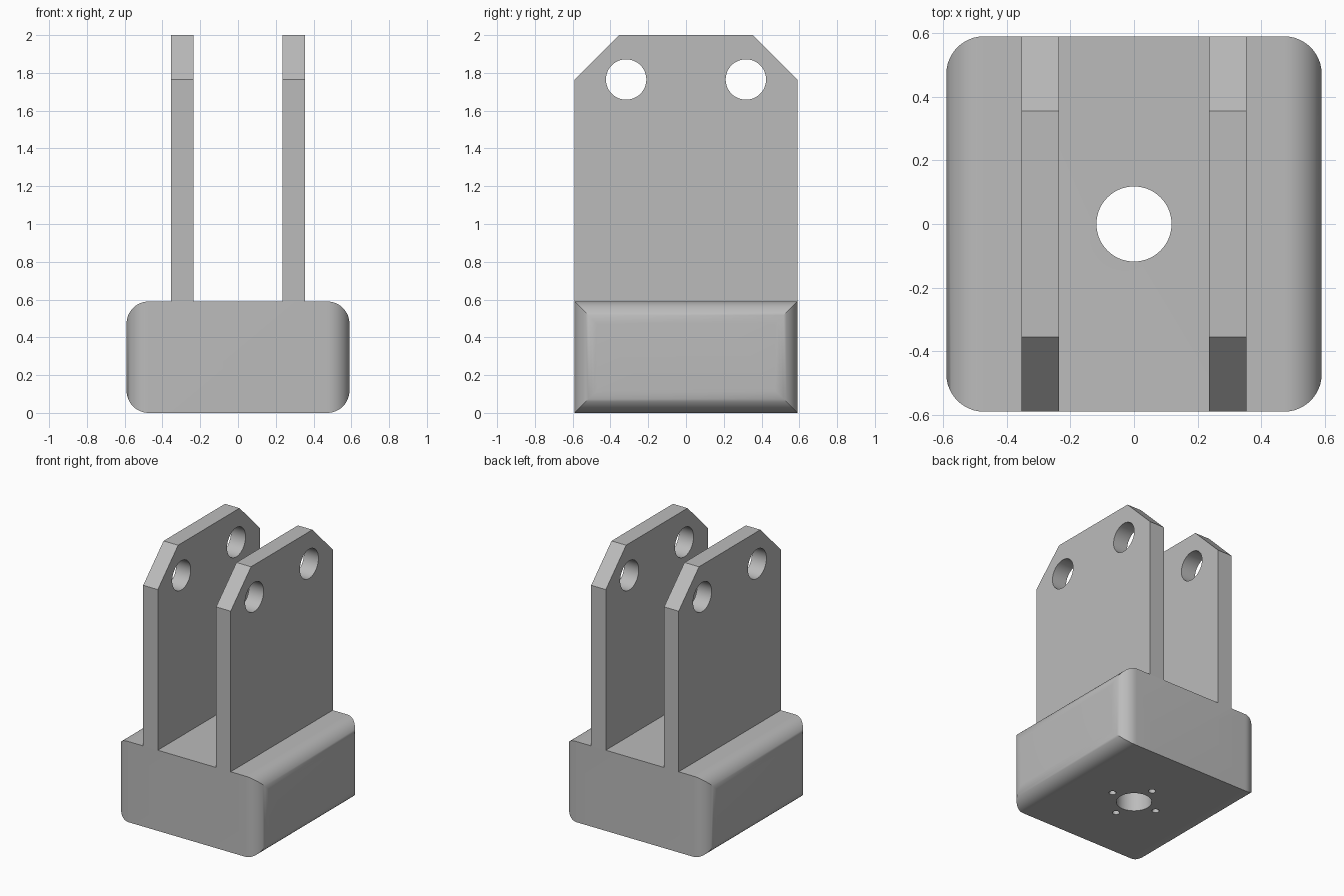
import bpy, bmesh
from math import sin, cos, pi, radians
from mathutils import Vector

if "Cube" in bpy.data.objects:
    bpy.data.objects.remove(bpy.data.objects["Cube"])

HALF = 0.59        # half width of the base
BASE_H = 0.59
FILLET = 0.118
TOP = 2.0
CHAMFER = 0.235

grey = bpy.data.materials.new("plain grey")
grey.use_nodes = True
grey.diffuse_color = (0.5, 0.5, 0.5, 1)
grey.node_tree.nodes["Principled BSDF"].inputs["Base Color"].default_value = (0.5, 0.5, 0.5, 1)


def prism(name, profile, axis, lo, hi):
    """Extrude a 2D profile along an axis (X: y,z  Y: x,z  Z: x,y)."""
    place = {"X": lambda a, b, t: (t, a, b),
             "Y": lambda a, b, t: (a, t, b),
             "Z": lambda a, b, t: (a, b, t)}[axis]
    bm = bmesh.new()
    face = bm.faces.new([bm.verts.new(place(a, b, lo)) for a, b in profile])
    new = bmesh.ops.extrude_face_region(bm, geom=[face])["geom"]
    shift = Vector(place(0, 0, hi - lo))
    bmesh.ops.translate(bm, vec=shift, verts=[v for v in new if isinstance(v, bmesh.types.BMVert)])
    bmesh.ops.recalc_face_normals(bm, faces=bm.faces)
    mesh = bpy.data.meshes.new(name)
    bm.to_mesh(mesh)
    bm.free()
    mesh.materials.append(grey)
    obj = bpy.data.objects.new(name, mesh)
    bpy.context.collection.objects.link(obj)
    return obj


def arc(cx, cy, r, start, sweep, steps):
    return [(cx + r * cos(start + sweep * i / steps),
             cy + r * sin(start + sweep * i / steps)) for i in range(steps + 1)]


def circle(cx, cy, r, steps=48):
    return arc(cx, cy, r, 0, 2 * pi, steps)[:-1]


def rounded_rect(w, h, cy, r):
    pts = []
    for i, (sx, sy) in enumerate([(1, 1), (-1, 1), (-1, -1), (1, -1)]):
        pts += arc(sx * (w - r), cy + sy * (h - r), r, i * pi / 2, pi / 2, 12)
    return pts


def boolean(obj, tool, operation):
    """Apply a boolean and discard the helper."""
    tool.hide_render = True
    mod = obj.modifiers.new("cut", 'BOOLEAN')
    mod.operation, mod.object, mod.solver = operation, tool, 'EXACT'
    bpy.context.view_layer.objects.active = obj
    bpy.ops.object.modifier_apply(modifier=mod.name)
    bpy.data.objects.remove(tool)


def smooth(obj):
    bpy.ops.object.select_all(action='DESELECT')
    obj.select_set(True)
    bpy.context.view_layer.objects.active = obj
    bpy.ops.object.shade_smooth_by_angle(angle=radians(30))


# Base block: rounded in front and top outline, so the side fillets meet in mitres
base = prism("base_block", rounded_rect(HALF, BASE_H / 2, BASE_H / 2, FILLET), "Y", -HALF, HALF)
boolean(base, prism("outline", rounded_rect(HALF, HALF, 0, FILLET), "Z", -0.1, BASE_H + 0.1), 'INTERSECT')

# Centre bore, and four blind screw holes underneath
boolean(base, prism("bore", circle(0, 0, 0.118, 64), "Z", -0.1, BASE_H + 0.1), 'DIFFERENCE')
for x, y in [(1, 0), (-1, 0), (0, 1), (0, -1)]:
    hole = prism("screw_hole", circle(x * 0.187, y * 0.187, 0.024, 24), "Z", -0.1, 0.24)
    boolean(base, hole, 'DIFFERENCE')
smooth(base)

# Upright plates with chamfered top corners and two pin holes each
inner = HALF - CHAMFER
shoulder = TOP - CHAMFER
outline = [(-HALF, BASE_H), (HALF, BASE_H), (HALF, shoulder),
           (inner, TOP), (-inner, TOP), (-HALF, shoulder)]
for name, x in [("left_plate", 0.295), ("right_plate", -0.295)]:
    plate = prism(name, outline, "X", x - 0.059, x + 0.059)
    for y in (-0.317, 0.317):
        boolean(plate, prism("pin_hole", circle(y, shoulder, 0.107), "X", x - 0.2, x + 0.2), 'DIFFERENCE')
    smooth(plate)
